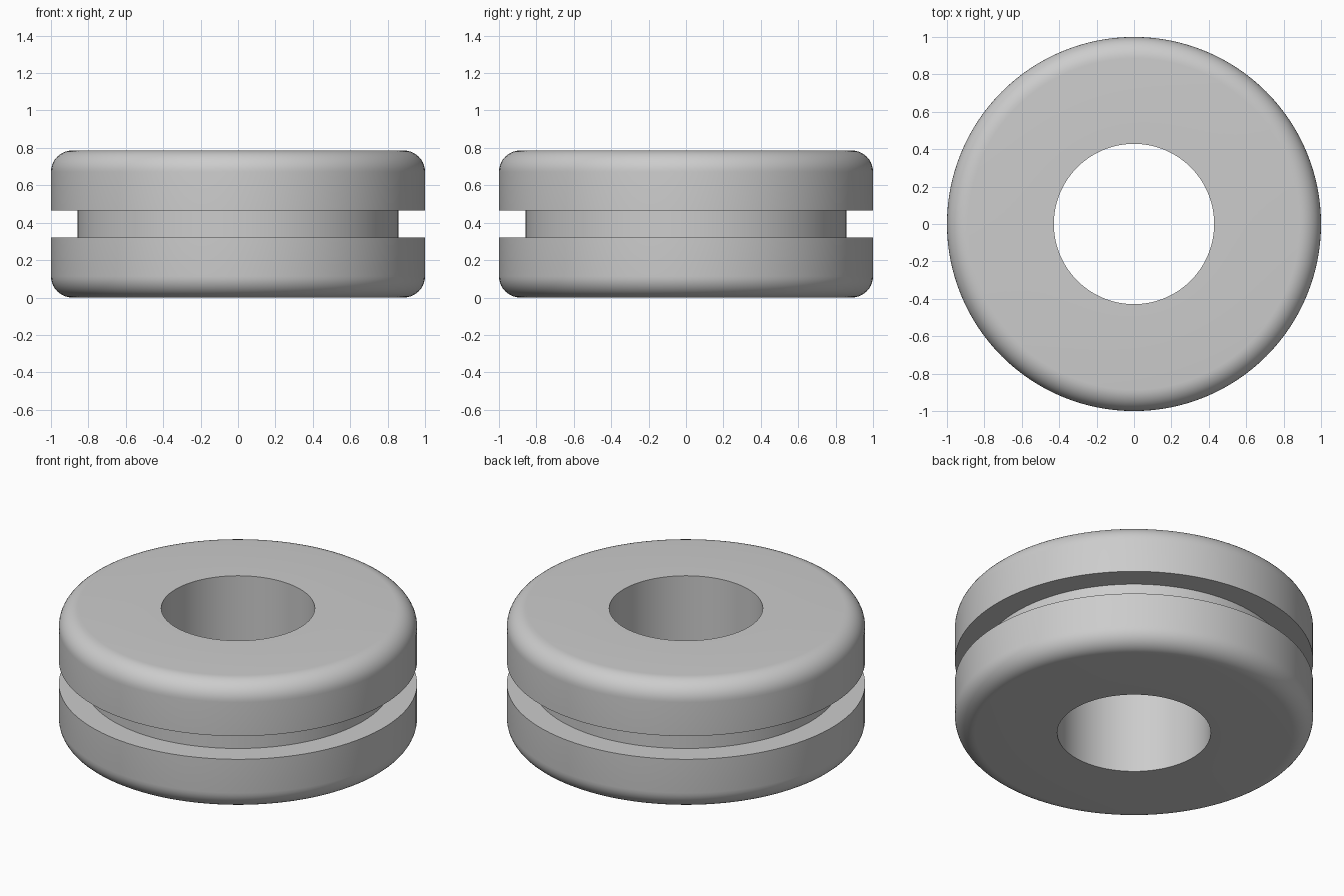
import bpy
import bmesh
from math import pi, sin, cos, radians
from mathutils import Vector

cube = bpy.data.objects.get("Cube")
if cube:
    bpy.data.objects.remove(cube, do_unlink=True)

# Main dimensions
OUTER, GROOVE, HOLE = 1.0, 0.857, 0.4286
HEIGHT, SLOT, FILLET = 0.786, 0.143, 0.114
SEGMENTS, FILLET_STEPS = 128, 10
MID = HEIGHT / 2

# Rubber material
rubber = bpy.data.materials.new("grey rubber")
rubber.use_nodes = True
colour = (0.604, 0.604, 0.604, 1)
rubber.diffuse_color = colour
rubber.node_tree.nodes["Principled BSDF"].inputs["Base Color"].default_value = colour

# Upper half of the cross-section, from the groove up to the hole rim
upper = [(GROOVE, SLOT / 2), (OUTER, SLOT / 2)]
for i in range(FILLET_STEPS + 1):
    a = pi / 2 * i / FILLET_STEPS
    upper.append((OUTER - FILLET + FILLET * cos(a), MID - FILLET + FILLET * sin(a)))
upper.append((HOLE, MID))

# Mirror to close the section, then revolve it around z
section = upper + [(r, -z) for r, z in reversed(upper)]
bm = bmesh.new()
verts = [bm.verts.new((r, 0, z + MID)) for r, z in section]
edges = [bm.edges.new((v, verts[i - 1])) for i, v in enumerate(verts)]
bmesh.ops.spin(bm, geom=verts + edges, cent=Vector(), axis=(0, 0, 1),
               angle=2 * pi, steps=SEGMENTS, use_merge=True)
bmesh.ops.remove_doubles(bm, verts=bm.verts, dist=0.0001)
bmesh.ops.recalc_face_normals(bm, faces=bm.faces)

# Grommet ring
mesh = bpy.data.meshes.new("grommet_ring")
bm.to_mesh(mesh)
bm.free()
mesh.materials.append(rubber)
ring = bpy.data.objects.new("grommet_ring", mesh)
bpy.context.collection.objects.link(ring)
bpy.ops.object.select_all(action='DESELECT')
ring.select_set(True)
bpy.context.view_layer.objects.active = ring
bpy.ops.object.shade_smooth_by_angle(angle=radians(30))
